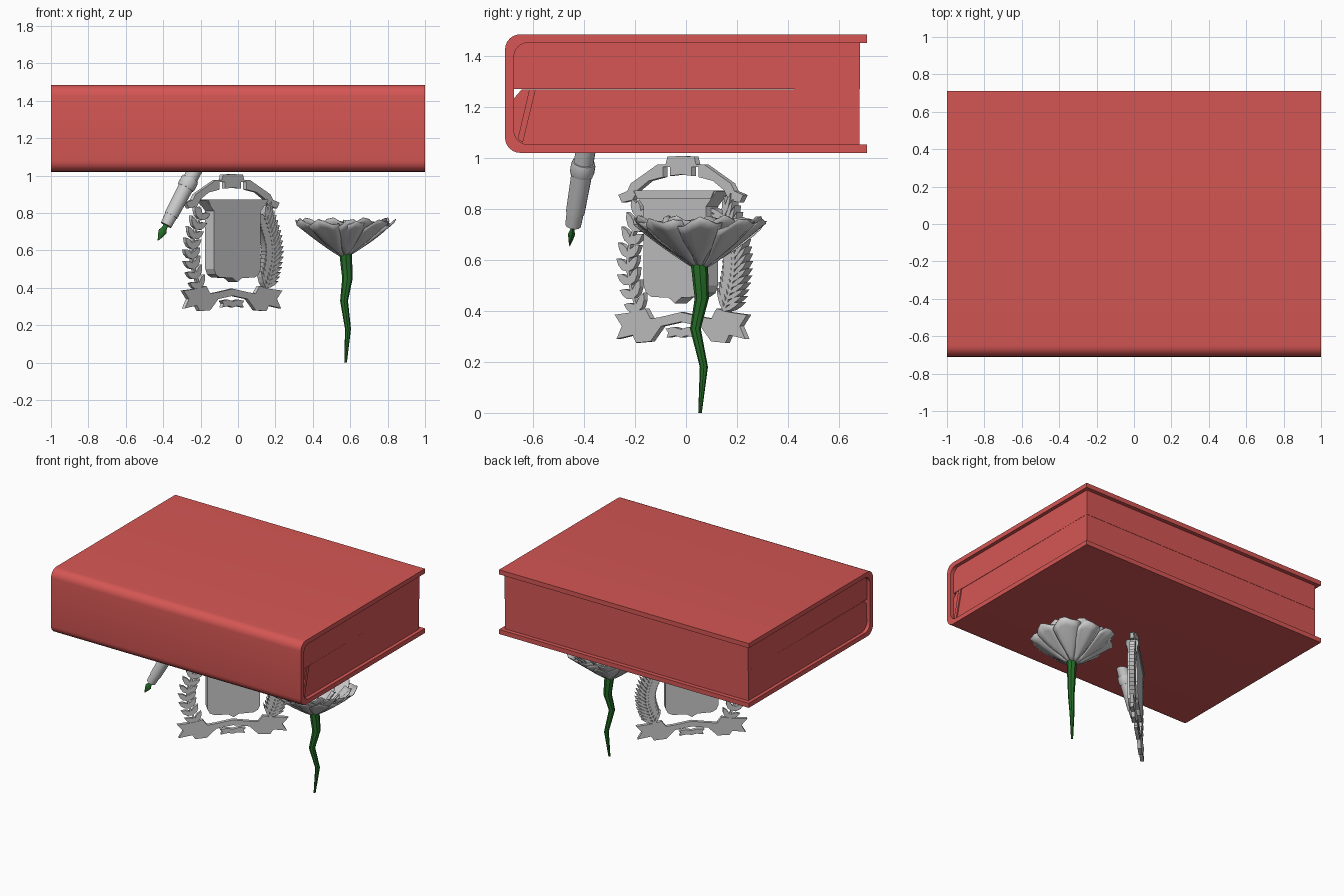
import bpy, bmesh, math
from math import sin, cos, pi, radians
from mathutils import Vector

cube = bpy.data.objects.get("Cube")
if cube:
    bpy.data.objects.remove(cube, do_unlink=True)


def material(name, rgb):
    m = bpy.data.materials.new(name)
    m.use_nodes = True
    m.diffuse_color = (*rgb, 1)
    m.node_tree.nodes["Principled BSDF"].inputs["Base Color"].default_value = (*rgb, 1)
    return m


RED = material("red", (0.66, 0.094, 0.088))
GREY = material("light grey", (0.6, 0.6, 0.6))
GREEN = material("dark green", (0.018, 0.15, 0.02))


def finish(name, bm, mat, smooth=0.0):
    bmesh.ops.recalc_face_normals(bm, faces=bm.faces)
    mesh = bpy.data.meshes.new(name)
    bm.to_mesh(mesh)
    bm.free()
    mesh.materials.append(mat)
    ob = bpy.data.objects.new(name, mesh)
    bpy.context.collection.objects.link(ob)
    if smooth:
        bpy.ops.object.select_all(action='DESELECT')
        ob.select_set(True)
        bpy.context.view_layer.objects.active = ob
        bpy.ops.object.shade_smooth_by_angle(angle=radians(smooth))
    return ob


def prism(name, outlines, lo, hi, place, mat, smooth=0.0):
    """Extrude flat outlines from depth lo to hi."""
    bm = bmesh.new()
    for pts in outlines:
        a = [bm.verts.new(place(u, v, lo)) for u, v in pts]
        b = [bm.verts.new(place(u, v, hi)) for u, v in pts]
        bm.faces.new(a)
        bm.faces.new(b)
        for i in range(len(pts)):
            j = (i + 1) % len(pts)
            bm.faces.new((a[i], a[j], b[j], b[i]))
    return finish(name, bm, mat, smooth)


def along_x(u, v, t):
    return (t, u, v)


def along_y(u, v, t):
    return (u, t, v)


def arc(cx, cz, r, start, end, n=6):
    return [(cx + r * cos(radians(start + (end - start) * i / n)),
             cz + r * sin(radians(start + (end - start) * i / n))) for i in range(n + 1)]


def tube(name, points, radii, mat, sides=10, flat=1.0, smooth=40):
    """Rings of given radii about a path, capped at both ends."""
    bm = bmesh.new()
    path = [Vector(p) for p in points]
    axis = (path[-1] - path[0]).normalized()
    e1 = axis.cross(Vector((0, 1, 0))).normalized()
    e2 = axis.cross(e1)
    rings = [[bm.verts.new(p + r * (cos(2 * pi * k / sides) * e1 + flat * sin(2 * pi * k / sides) * e2))
              for k in range(sides)] for p, r in zip(path, radii)]
    for a, b in zip(rings, rings[1:]):
        for k in range(sides):
            j = (k + 1) % sides
            bm.faces.new((a[k], a[j], b[j], b[k]))
    bm.faces.new(rings[0])
    bm.faces.new(rings[-1])
    return finish(name, bm, mat, smooth)


# Book: C-shaped cover and two page blocks
cover = ([(0.71, 1.485)] + arc(-0.65, 1.425, 0.06, 90, 180) + arc(-0.65, 1.08, 0.06, 180, 270)
         + [(0.71, 1.02), (0.71, 1.053), (-0.62, 1.053)] + arc(-0.62, 1.108, 0.055, 270, 180)
         + arc(-0.62, 1.397, 0.055, 180, 90) + [(0.71, 1.452)])
prism("book_cover", [cover], -1, 1, along_x, RED, 30)
upper = [(0.682, 1.27), (0.682, 1.452)] + arc(-0.62, 1.397, 0.055, 90, 180) + [(-0.675, 1.27)]
prism("upper_pages", [upper], -0.975, 0.975, along_x, RED, 30)
lower = [(0.68, 1.27), (-0.645, 1.268), (-0.674, 1.235)] + arc(-0.62, 1.108, 0.055, 180, 270) + [(0.68, 1.053)]
prism("lower_pages", [lower], -0.975, 0.974, along_x, RED, 30)
fold = [(-0.615, 1.268), (-0.59, 1.268), (-0.64, 1.06), (-0.66, 1.075)]
prism("page_fold", [fold], 0.97, 0.982, along_x, RED)

# Pen: barrel, ring and nib along one slanted axis
foot, top = Vector((-0.385, -0.443, 0.735)), Vector((-0.235, -0.395, 1.02))


def on_pen(t):
    return foot.lerp(top, t)


steps = [(0, .031), (.18, .034), (.18, .037), (.7, .041), (.7, .045), (.74, .048),
         (.83, .048), (.87, .045), (.87, .039), (1.08, .039)]
tube("pen_barrel", [on_pen(t) for t, r in steps], [r for t, r in steps], GREY, 16)
nib = [(0.02, .013), (-.06, .014), (-.12, .023), (-.2, .015), (-.29, .001)]
tube("pen_nib", [on_pen(t) for t, r in nib], [r for t, r in nib], GREEN, 8, 0.6)


# Coat of arms: drawn facing front, then turned
def mirrored(half):
    return half + [(-u, z) for u, z in reversed(half) if u]


crest = []
shield = mirrored([(0, .87), (-.235, .87), (-.175, .81), (-.175, .5), (-.16, .47),
                   (-.13, .455), (-.035, .452), (0, .43)])
crest.append(prism("shield", [shield], -0.045, 0.022, along_y, GREY))
rim = mirrored([(0, .872), (-.225, .872), (-.205, .84), (0, .84)])
crest.append(prism("shield_rim", [rim], -0.05, 0.03, along_y, GREY))
banner = mirrored([(0, 1.008), (-.075, 1.005), (-.085, .975), (-.13, .975), (-.2, .94), (-.28, .9),
                   (-.3, .87), (-.35, .855), (-.33, .825), (-.27, .835), (-.24, .875), (-.18, .91),
                   (-.1, .925), (-.1, .965), (-.06, .965), (-.06, .93), (0, .935)])
crest.append(prism("top_banner", [banner], -0.012, 0.012, along_y, GREY))
ribbon = mirrored([(0, .395), (-.12, .375), (-.17, .37), (-.2, .41), (-.27, .395), (-.37, .385),
                   (-.33, .34), (-.36, .29), (-.27, .305), (-.25, .275), (-.17, .28), (-.11, .34),
                   (0, .357)])
crest.append(prism("bottom_ribbon", [ribbon], -0.012, 0.012, along_y, GREY))
knot = mirrored([(0, .328), (-.04, .337), (-.085, .33), (-.07, .315), (-.08, .295), (-.03, .303), (0, .295)])
crest.append(prism("ribbon_knot", [knot], -0.012, 0.012, along_y, GREY))


def leaf(u, z, angle, length, width):
    d = Vector((cos(angle), sin(angle)))
    n = Vector((-d.y, d.x))
    base = Vector((u, z))
    return [tuple(base + d * length * a + n * width * b)
            for a, b in ((0, -.15), (.35, -.5), (.7, -.4), (1, 0), (.7, .4), (.35, .5), (0, .15))]


def branch(name, side, count, length, width, spread, depth):
    def spine(t):
        return side * (0.245 + 0.055 * sin(pi * t)), 0.4 + 0.37 * t
    shapes = []
    for i in range(count):
        t = i / (count - 1)
        u, z = spine(t)
        lean = pi / 2 - side * 0.4 * cos(pi * t)
        for turn in (-spread, spread):
            shapes.append(leaf(u, z, lean + turn, length, width))
    shapes.append(leaf(*spine(1), pi / 2, length * 0.8, width))
    ts = [i / 10 for i in range(11)]
    shapes.append([(spine(t)[0] - .007, spine(t)[1]) for t in ts]
                  + [(spine(t)[0] + .007, spine(t)[1]) for t in reversed(ts)])
    crest.append(prism(name, shapes, -depth, depth, along_y, GREY))


branch("laurel_branch", -1, 8, 0.08, 0.036, 0.85, 0.01)
branch("palm_branch", 1, 17, 0.098, 0.02, 0.8, 0.018)
for ob in crest:
    ob.location = (-0.035, -0.012, 0)
    ob.rotation_euler.z = radians(44.5)

# Flower: bent stem and rings of ruffled petals
stem = [(.575, .055, 0), (.588, .07, .18), (.567, .037, .33), (.585, .062, .45), (.575, .052, .59)]
tube("flower_stem", stem, [.007, .016, .021, .028, .034], GREEN, 8, 1.0, 30)


def petals(name, count, reach, low, high, width, offset):
    bm = bmesh.new()
    rows, cols = 6, 6
    for p in range(count):
        facing = 2 * pi * (p + offset) / count
        size = 1 + 0.05 * sin(p * 2.4)
        grid = []
        for i in range(rows + 1):
            t = i / rows
            row = []
            for j in range(cols + 1):
                s = 2 * j / cols - 1
                a = facing + s * width * (0.55 + 0.45 * sin(pi * min(t, .75) / 1.5))
                edge = t * t
                r = (0.02 + (reach - 0.02) * t) * size * (1 - 0.13 * edge * s * s) - 0.012 * s * s
                z = low + (high - low) * t ** 1.15 + edge * (0.012 * cos(s * 5 + p) - 0.02 * s * s)
                z += 0.008 * s * t
                row.append(bm.verts.new((0.57 + r * cos(a), 0.055 + r * sin(a), z)))
            grid.append(row)
        for i in range(rows):
            for j in range(cols):
                bm.faces.new((grid[i][j], grid[i + 1][j], grid[i + 1][j + 1], grid[i][j + 1]))
    ob = finish(name, bm, GREY, 40)
    thick = ob.modifiers.new("thickness", 'SOLIDIFY')
    thick.thickness = 0.004


petals("outer_petals", 9, 0.275, 0.568, 0.755, 0.4, 0.0)
petals("middle_petals", 8, 0.25, 0.575, 0.765, 0.42, 0.5)
petals("inner_petals", 6, 0.15, 0.585, 0.74, 0.5, 0.25)
